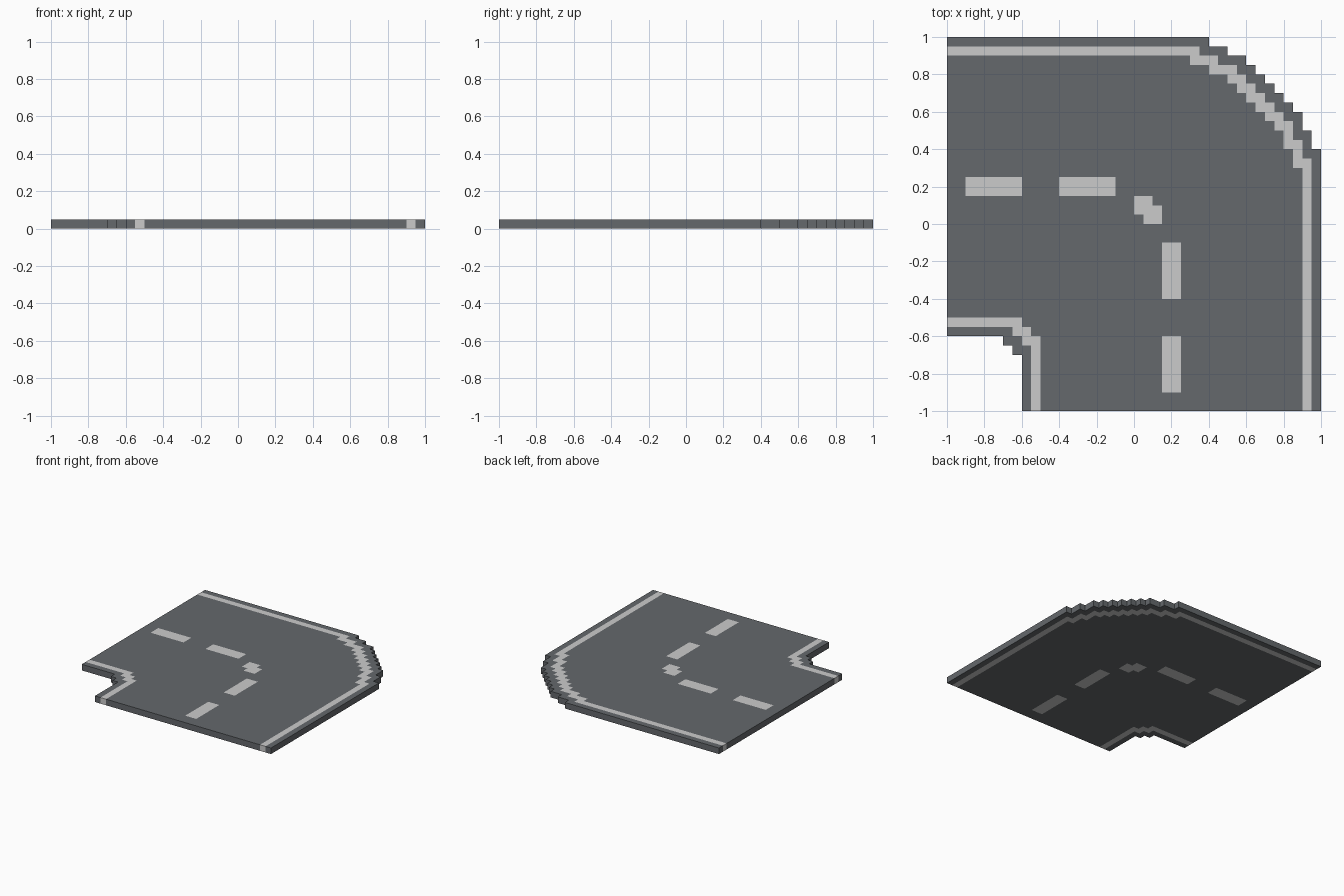
import bpy, bmesh

if "Cube" in bpy.data.objects:
    bpy.data.objects.remove(bpy.data.objects["Cube"])

CELL, HEIGHT = 0.05, 0.05          # block size of the tile


def material(name, rgb):
    m = bpy.data.materials.new(name)
    m.diffuse_color = (*rgb, 1.0)
    m.use_nodes = True
    m.node_tree.nodes["Principled BSDF"].inputs["Base Color"].default_value = m.diffuse_color
    return m


asphalt = material("asphalt_grey", (0.128, 0.139, 0.150))
paint = material("paint_light_grey", (0.60, 0.60, 0.60))


def runs(rows):
    """Cells from (row, start, end) runs, mirrored over the tile's diagonal."""
    cells = set()
    for j, a, b in rows:
        for i in range(a, b):
            cells |= {(i, j), (j, i)}
    return cells


# Tile footprint: stepped outer bend and small stepped inner corner
outer = {19: 8, 18: 10, 17: 12, 16: 13, 15: 14, 14: 15, 13: 16,
         12: 17, 11: 18, 10: 18, 9: 19, 8: 19}


def inside(i, j):
    notch = i < -12 and j < -12 and i + j < -27
    return i < outer.get(j, 20) and not notch


tile = {(i, j) for i in range(-20, 20) for j in range(-20, 20) if inside(i, j)}

# Painted markings
outer_line = runs([(18, -20, 7), (17, 6, 9), (16, 8, 11),
                   (15, 10, 12), (14, 11, 13), (13, 12, 14)])
inner_line = runs([(-11, -20, -12), (-12, -13, -11)])
dashes = runs([(j, a, a + 6) for j in (3, 4) for a in (-18, -8)])
bend_dash = runs([(2, 0, 2), (1, 0, 3)])


def build(name, cells, mat):
    """Block layer with walls only along the tile's outside edge."""
    bm = bmesh.new()
    verts = {}

    def v(i, j, k):
        if (i, j, k) not in verts:
            verts[i, j, k] = bm.verts.new((i * CELL, j * CELL, k * HEIGHT))
        return verts[i, j, k]

    for i, j in sorted(cells):
        ring = [(i, j), (i + 1, j), (i + 1, j + 1), (i, j + 1)]
        bm.faces.new([v(*p, 1) for p in ring])
        bm.faces.new([v(*p, 0) for p in reversed(ring)])
        sides = [(i, j - 1), (i + 1, j), (i, j + 1), (i - 1, j)]
        for n, neighbour in enumerate(sides):
            if neighbour not in tile:
                p, q = ring[n], ring[(n + 1) % 4]
                bm.faces.new([v(*p, 0), v(*q, 0), v(*q, 1), v(*p, 1)])
    me = bpy.data.meshes.new(name)
    bm.to_mesh(me)
    bm.free()
    me.materials.append(mat)
    bpy.context.collection.objects.link(bpy.data.objects.new(name, me))


build("road_surface", tile - outer_line - inner_line - dashes - bend_dash, asphalt)
build("outer_edge_line", outer_line, paint)
build("inner_edge_line", inner_line, paint)
build("centre_dashes", dashes, paint)
build("bend_dash", bend_dash, paint)
